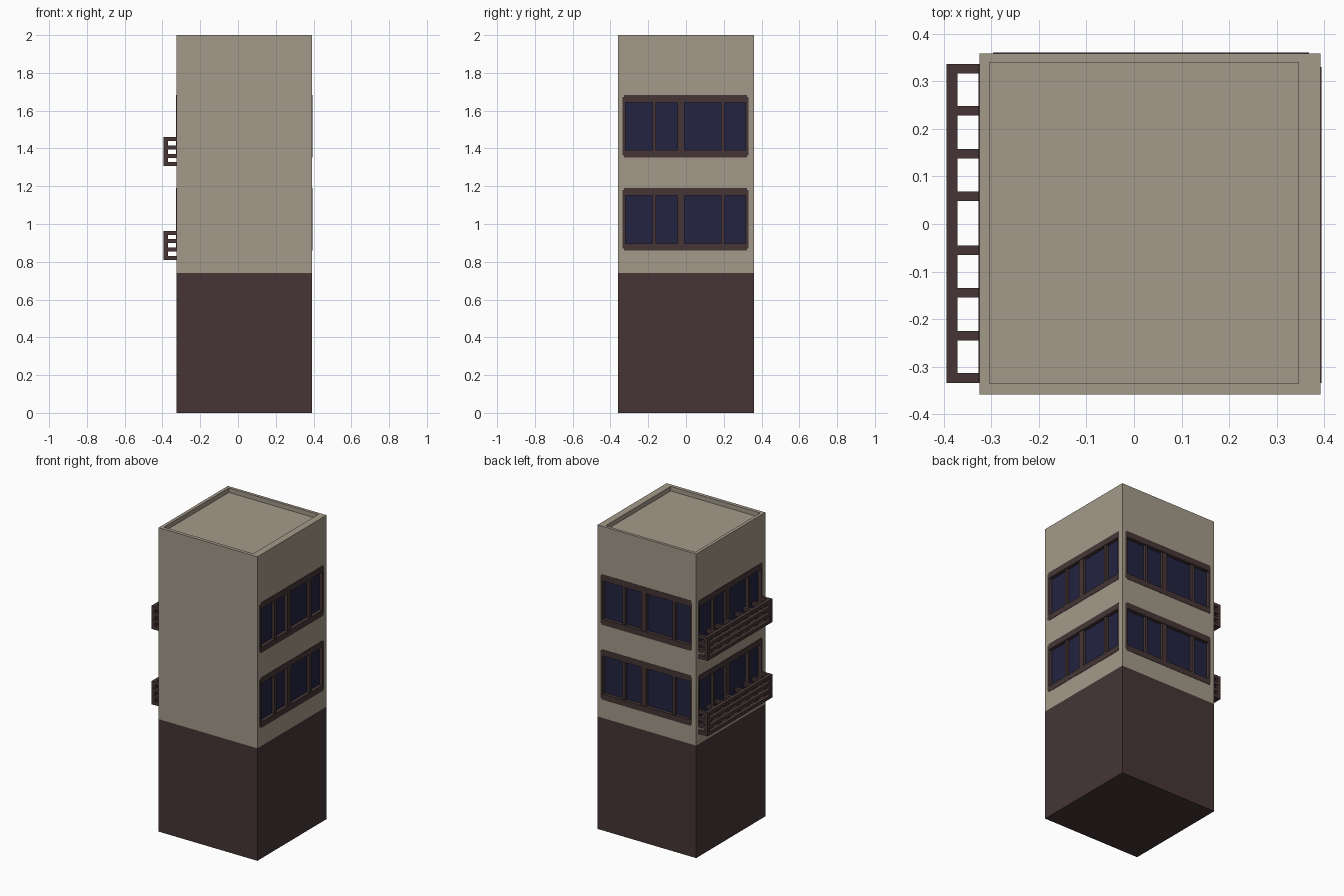
import bpy, bmesh, math
from mathutils import Matrix, Vector

if "Cube" in bpy.data.objects:
    bpy.data.objects.remove(bpy.data.objects["Cube"])

CX, HALF = 0.0335, 0.359          # tower axis and half width
BASE_TOP, TOP = 0.74, 2.0


def material(name, rgb):
    m = bpy.data.materials.new(name)
    m.diffuse_color = (*rgb, 1)
    m.use_nodes = True
    m.node_tree.nodes["Principled BSDF"].inputs["Base Color"].default_value = m.diffuse_color
    return m


beige = material("beige plaster", (0.366, 0.323, 0.254))
brown = material("dark brown", (0.061, 0.036, 0.036))
navy = material("navy glass", (0.017, 0.017, 0.054))


def boxes(name, spans, mat, turn=0):
    """One object from boxes (x0,x1,y0,y1,z0,z1), about the tower axis, turned about z."""
    bm = bmesh.new()
    for x0, x1, y0, y1, z0, z1 in spans:
        place = Matrix.Translation(((x0 + x1) / 2, (y0 + y1) / 2, (z0 + z1) / 2))
        size = Matrix.Diagonal((x1 - x0, y1 - y0, z1 - z0, 1))
        bmesh.ops.create_cube(bm, size=1, matrix=place @ size)
    bm.transform(Matrix.Translation((CX, 0, 0)) @ Matrix.Rotation(math.radians(turn), 4, 'Z'))
    me = bpy.data.meshes.new(name)
    bm.to_mesh(me)
    bm.free()
    me.materials.append(mat)
    ob = bpy.data.objects.new(name, me)
    bpy.context.collection.objects.link(ob)
    return ob


# Ground floor and upper tower
boxes("ground_floor", [(-HALF, HALF, -HALF, HALF, 0, BASE_TOP)], brown)
tower = boxes("upper_tower", [(-HALF, HALF, -HALF, HALF, BASE_TOP, TOP)], beige)


def cut(target, cutter):
    mod = target.modifiers.new(cutter.name, 'BOOLEAN')
    mod.operation = 'DIFFERENCE'
    mod.solver = 'EXACT'
    mod.object = cutter
    cutter.hide_render = True
    cutter.hide_viewport = False
    cutter.display_type = 'WIRE'


# Sunken roof behind the parapet
cut(tower, boxes("roof_recess_cutter",
                 [(-0.338, 0.313, -0.336, 0.34, TOP - 0.03, TOP + 0.1)], beige))

# Window bands on the right, back and left walls, on two storeys
PANES = [(-0.32, -0.177), (-0.16, -0.045), (-0.007, 0.186), (0.205, 0.315)]
DEEP, OUT = HALF - 0.025, HALF + 0.002
for side, turn in (("right", 0), ("back", 90), ("left", 180)):
    pockets = []
    for storey, z in (("lower", 0.86), ("upper", 1.353)):
        z0, z1 = z + 0.038, z + 0.29
        pockets.append((DEEP, HALF + 0.05, -0.325, 0.32, z0 - 0.006, z1 + 0.006))
        frame = [(DEEP, OUT, -0.328, 0.323, z, z0),
                 (DEEP, OUT, -0.328, 0.323, z1, z + 0.33)]
        edges = [-0.335] + [v for p in PANES for v in p] + [0.33]
        for a, b in zip(edges[::2], edges[1::2]):
            frame.append((DEEP, OUT, a, b, z + 0.01, z + 0.32) if a < -0.33 or b > 0.32
                         else (DEEP, OUT - 0.004, a, b, z0, z1))
        boxes(f"{side}_{storey}_window_frame", frame, brown, turn)
        boxes(f"{side}_{storey}_glass",
              [(DEEP - 0.003, DEEP + 0.004, -0.322, 0.317, z0 - 0.002, z1 + 0.002)], navy, turn)
    cut(tower, boxes(f"{side}_window_cutter", pockets, beige, turn))

# Slatted balcony railings on the left wall
STRUTS = [0.327, 0.238, 0.148, 0.058, -0.055, -0.145, -0.235, -0.324]
X0, X1 = -0.394 - CX, -0.371 - CX
for storey, z in (("lower", 0.81), ("upper", 1.306)):
    levels = [z + 0.0442 * i for i in range(4)]
    rails = [(X0, X1, -0.335, 0.337, h, h + 0.021) for h in levels]
    struts = [(X1, -HALF + 0.005, y - 0.01, y + 0.01, h, h + 0.021)
              for h in levels for y in STRUTS]
    posts = [(X0, X1, y - 0.01, y + 0.01, a + 0.021, b)
             for y in (STRUTS[0], STRUTS[-1]) for a, b in zip(levels, levels[1:])]
    boxes(f"{storey}_balcony_railing", rails + struts + posts, brown)
